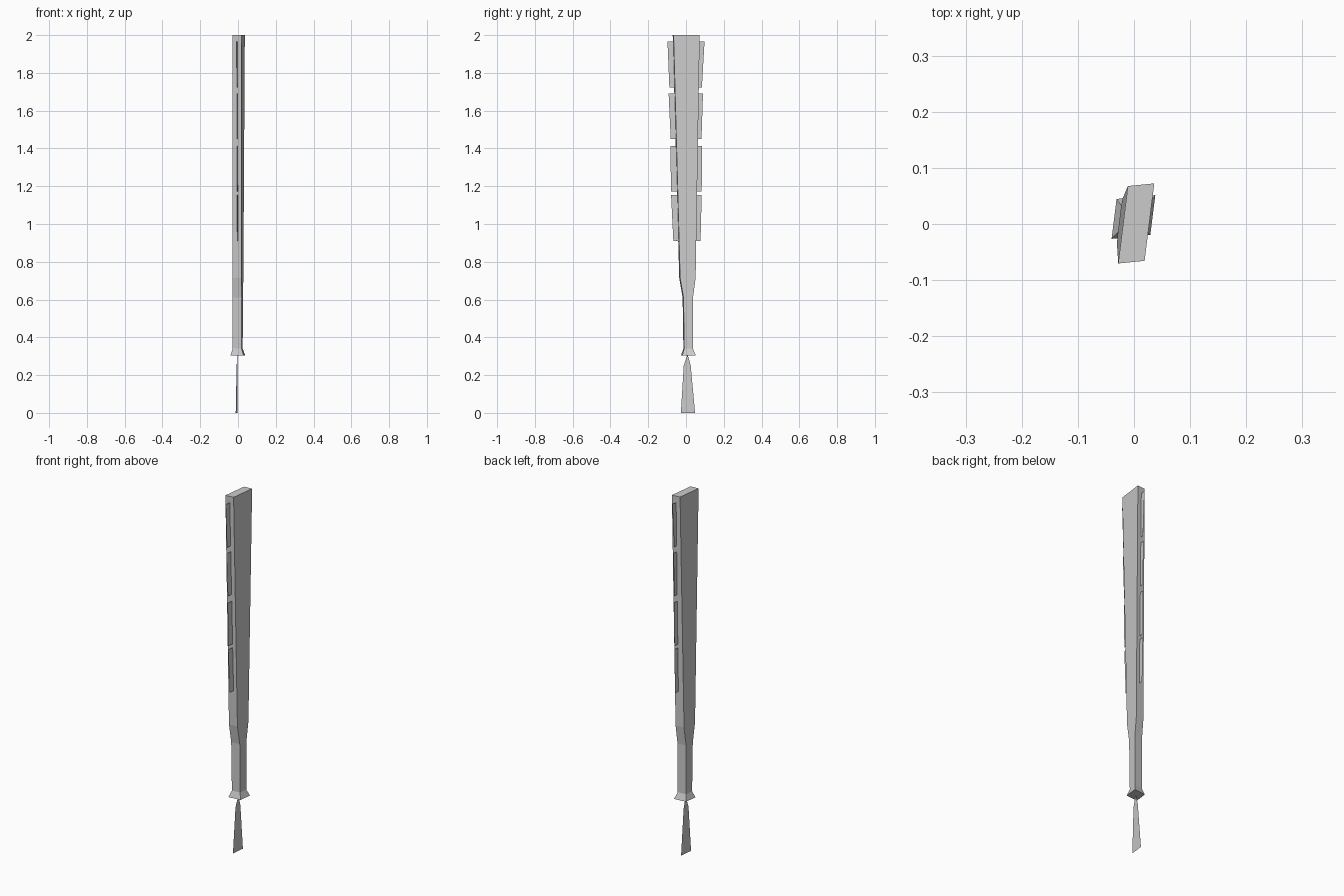
import bpy, bmesh

if "Cube" in bpy.data.objects:
    bpy.data.objects.remove(bpy.data.objects["Cube"])

SKEW_V, SKEW_U = 0.125, 0.1   # slant of the club's wide and narrow cross-section axes


def add_mesh(name, bm):
    mesh = bpy.data.meshes.new(name)
    bm.to_mesh(mesh)
    bm.free()
    obj = bpy.data.objects.new(name, mesh)
    bpy.context.collection.objects.link(obj)
    return obj


def loft(name, sections):
    """Skewed four-sided loft; section = (z, centre x, centre y, half thickness, half width)."""
    bm = bmesh.new()
    rings = []
    for z, cx, cy, hu, hv in sections:
        rings.append([bm.verts.new((cx + a * hu + b * hv * SKEW_V,
                                    cy + a * hu * SKEW_U + b * hv, z))
                      for a, b in ((-1, -1), (1, -1), (1, 1), (-1, 1))])
    for lo, hi in zip(rings, rings[1:]):
        for i in range(4):
            j = (i + 1) % 4
            bm.faces.new((lo[i], lo[j], hi[j], hi[i]))
    bm.faces.new(rings[0][::-1])
    bm.faces.new(rings[-1])
    bmesh.ops.recalc_face_normals(bm, faces=bm.faces)
    return add_mesh(name, bm)


def sheet(name, outline, x_low, x_high=None, z_high=2.0):
    """Flat single sheet from a (y, z) outline, following the slanted wide axis."""
    x_high = x_low if x_high is None else x_high
    bm = bmesh.new()
    bm.faces.new([bm.verts.new((x_low + (x_high - x_low) * z / z_high + 0.115 * y, y, z))
                  for y, z in outline])
    return add_mesh(name, bm)


# Club body: flared pommel, grip, shoulder and widening paddle
loft("club_body", [
    (0.305, -0.001, 0.0125, 0.0345, 0.0355),
    (0.34, -0.0015, 0.0115, 0.0235, 0.023),
    (0.61, -0.0015, 0.0095, 0.0245, 0.025),
    (0.715, -0.001, 0.0075, 0.0242, 0.041),
    (2.0, 0.004, 0.001, 0.0235, 0.069),
])

# Edge blades: (z bottom, z top, back y bottom, back y top, front y bottom, front y top)
blades = [
    (0.91, 1.153, 0.077, 0.083, -0.067, -0.079),
    (1.172, 1.413, 0.083, 0.086, -0.079, -0.083),
    (1.45, 1.69, 0.082, 0.090, -0.081, -0.092),
    (1.722, 1.965, 0.084, 0.098, -0.088, -0.098),
]
for i, (z0, z1, b0, b1, f0, f1) in enumerate(blades, 1):
    for side, y0, y1 in (("back", b0, b1), ("front", f0, f1)):
        sheet(f"{side}_blade_{i}",
              [(y0 * 0.45, z0), (y0, z0), (y1, z1), (y1 * 0.45, z1)], 0.004)

# Flat tassel hanging from the pommel
sheet("tassel", [(-0.027, 0), (0.048, 0), (0.025, 0.25), (0.014, 0.292), (0.008, 0.306),
                 (0.002, 0.292), (-0.012, 0.25)], -0.009, -0.005, 0.305)
